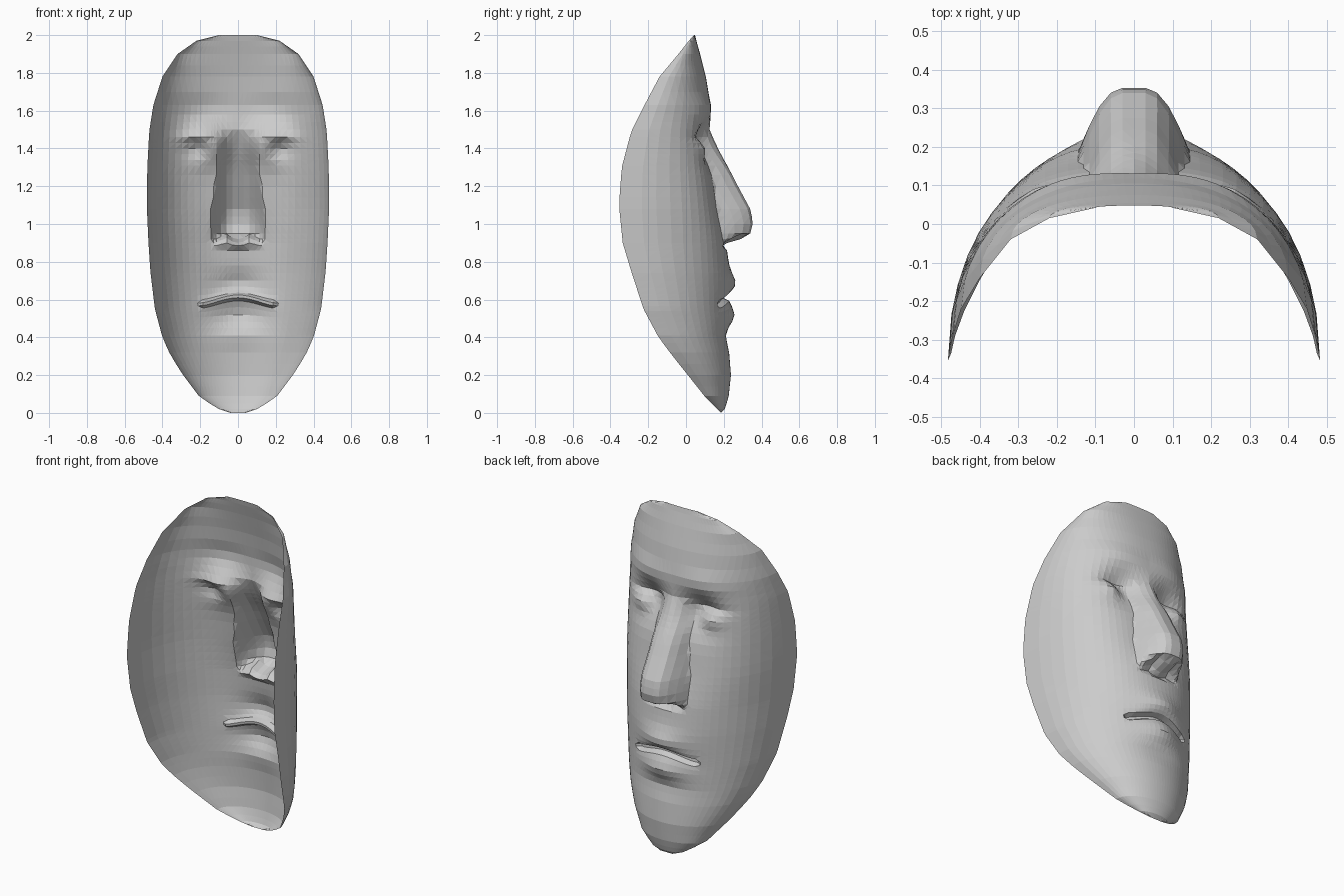
import bpy, bmesh
from math import exp

# key values up the height: z, half width, rim y, centre y (without nose), roundness of section
KEYS = [
    (0.00, .04, .185, .185, 2.0), (0.02, .10, .165, .205, 2.0), (0.08, .20, .105, .225, 2.0),
    (0.20, .29, .010, .238, 2.0), (0.30, .355, -.07, .230, 2.0), (0.40, .40, -.145, .222, 2.0),
    (0.55, .44, -.225, .222, 2.0), (0.75, .464, -.29, .232, 2.0), (0.90, .474, -.335, .212, 2.3),
    (1.10, .483, -.355, .165, 2.9), (1.30, .48, -.34, .135, 3.0), (1.49, .47, -.29, .130, 2.6),
    (1.63, .448, -.22, .130, 2.2), (1.78, .40, -.14, .105, 2.2), (1.90, .32, -.04, .075, 2.2),
    (1.97, .22, .015, .055, 2.2), (2.00, .10, .042, .048, 2.0)]
# nose ridge: z, ridge y, half width of its foot
NOSE = [(.885, .19, .135), (.90, .22, .14), (.92, .29, .145), (.95, .34, .145), (1.00, .353, .145),
        (1.07, .345, .14), (1.20, .275, .12), (1.35, .20, .105), (1.44, .16, .10), (1.50, .13, .09)]
ROWS = [0, .02, .05, .09, .14, .2, .26, .32, .37, .41, .45, .48, .51, .54, .565, .58, .595, .61,
        .63, .66, .70, .74, .78, .82, .86, .885, .90, .92, .95, 1.0, 1.04, 1.08, 1.14, 1.2, 1.26,
        1.31, 1.34, 1.37, 1.4, 1.43, 1.46, 1.5, 1.54, 1.58, 1.63, 1.7, 1.78, 1.84, 1.9, 1.94, 1.97, 2.0]
HALF = [.03, .06, .09, .115, .13, .145, .17, .2, .23, .265, .3, .335, .37, .4, .43, .455, .471, .48]


def sample(table, z):
    for a, b in zip(table, table[1:]):
        if z <= b[0]:
            t = (z - a[0]) / (b[0] - a[0])
            return [p + (q - p) * t for p, q in zip(a[1:], b[1:])]
    return table[-1][1:]


def bump(x, z, cx, cz, sx, sz):
    return exp(-((x - cx) / sx) ** 2 - ((z - cz) / sz) ** 2)


def face_point(u, z):
    w, rim, centre, p = sample(KEYS, z)
    x, a = u * w, abs(u * w)
    y = rim + (centre - rim) * (1 - abs(u) ** p) ** .5
    # eye sockets, eyeballs, lid creases and brows
    y -= .075 * bump(a, z, .16, 1.43, .11, .10)
    y += .045 * bump(a, z, .22, 1.40, .07, .05)
    y -= .015 * bump(a, z, .22, 1.46, .09, .02)
    y += .015 * bump(a, z, .20, 1.60, .14, .06)
    # lips, parting line and chin hollow
    y += .035 * bump(a, z, 0, .68, .13, .06)
    y += .035 * bump(a, z, 0, .51, .12, .045)
    if a < .21:
        y -= .045 * bump(0, z, 0, .588, 1, .014)
    y -= .012 * bump(a, z, 0, .40, .14, .04)
    # nose
    lift = 0
    if NOSE[0][0] <= z <= NOSE[-1][0]:
        ridge, foot = sample(NOSE, z)
        s = max(0, a - .03) / (foot - .03)
        y += max(0, 1 - s * s) * (ridge - centre)
        # nostril hollows
        if z < .94:
            lift = .03 * bump(a, z, .065, .91, .03, .03)
    # mouth line arches upwards in the middle
    lift += .03 * (bump(a, z, 0, .585, .12, .07) - .5 * bump(a, z, .2, .585, .08, .06))
    return x, y, z + lift


# face shell: one open sheet facing +y
cols = [-h / .48 for h in reversed(HALF)] + [0] + [h / .48 for h in HALF]
bm = bmesh.new()
grid = [[bm.verts.new(face_point(u, z)) for u in cols] for z in ROWS]
for low, high in zip(grid, grid[1:]):
    for i in range(len(cols) - 1):
        bm.faces.new((low[i + 1], low[i], high[i], high[i + 1]))
bmesh.ops.triangulate(bm, faces=bm.faces[:], quad_method='SHORT_EDGE')
mesh = bpy.data.meshes.new("face_mask")
bm.to_mesh(mesh)
bm.free()
bpy.context.collection.objects.link(bpy.data.objects.new("face_mask", mesh))
